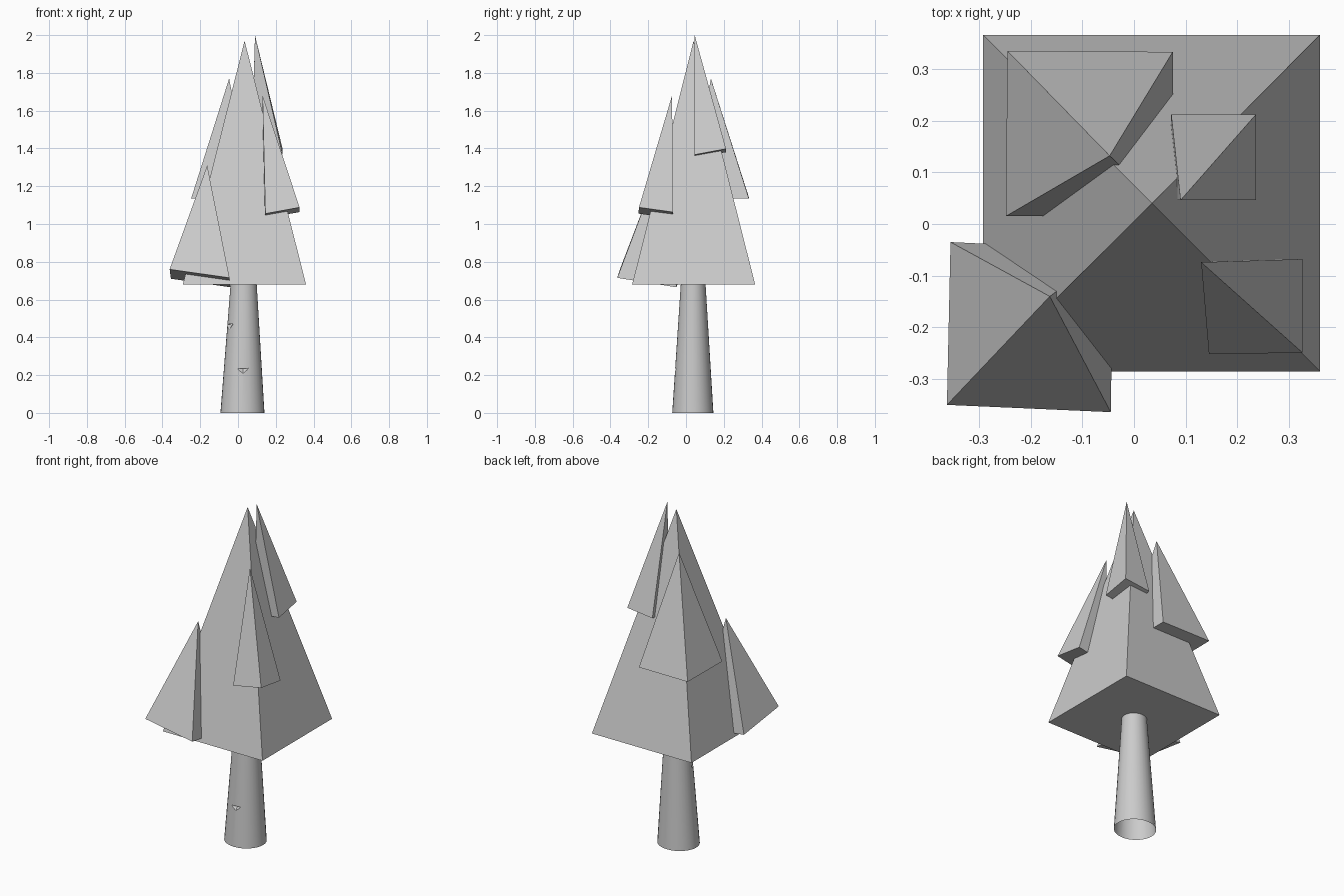
import bpy, bmesh
from math import cos, sin, pi, radians

if "Cube" in bpy.data.objects:
    bpy.data.objects.remove(bpy.data.objects["Cube"])


def make(name, verts, faces):
    me = bpy.data.meshes.new(name)
    me.from_pydata(verts, [], faces)
    bm = bmesh.new()
    bm.from_mesh(me)
    bmesh.ops.recalc_face_normals(bm, faces=bm.faces)
    bm.to_mesh(me)
    bm.free()
    ob = bpy.data.objects.new(name, me)
    bpy.context.collection.objects.link(ob)
    return ob


def pyramid(name, apex, base):
    return make(name, base + [apex],
                [(0, 1, 2, 3)] + [(i, (i + 1) % 4, 4) for i in range(4)])


# foliage: main pyramid and four smaller, slightly tilted boughs
pyramid("main_foliage", (0.035, 0.04, 1.97),
        [(x, y, 0.68) for x, y in ((-.292, -.285), (.36, -.285), (.36, .366), (-.292, .366))])
pyramid("front_left_bough", (-.163, -.14, 1.31),
        [(-.362, -.35, .76), (-.045, -.364, .715), (-.04, -.05, .665), (-.355, -.035, .71)])
pyramid("back_left_bough", (-.047, .132, 1.77),
        [(-.248, .015, 1.135), (.075, .015, 1.135), (.075, .333, 1.135), (-.245, .335, 1.135)])
pyramid("back_right_bough", (.09, .046, 2.0),
        [(.072, .046, 1.35), (.236, .046, 1.367), (.236, .212, 1.398), (.072, .212, 1.38)])
pyramid("front_right_bough", (.13, -.074, 1.68),
        [(.145, -.252, 1.055), (.326, -.249, 1.088), (.326, -.068, 1.063), (.138, -.072, 1.03)])

# tapered round trunk
N = 32
rings = [(.0235, .036, .1165, .109, 0), (.03, .038, .0685, .065, .69)]
verts = [(cx + rx * cos(2 * pi * i / N), cy + ry * sin(2 * pi * i / N), z)
         for cx, cy, rx, ry, z in rings for i in range(N)]
faces = [(i, (i + 1) % N, N + (i + 1) % N, N + i) for i in range(N)]
faces += [tuple(range(N))[::-1], tuple(range(N, 2 * N))]
trunk = make("trunk", verts, faces)

# axe notches cut into the bark
for k, (ang, z) in enumerate(((-90, .235), (208, .47))):
    a = radians(ang)
    r = .113 - .065 * z

    def at(d, s, h):
        return (.027 + (r + d) * cos(a) - s * sin(a), .037 + (r + d) * sin(a) + s * cos(a), h)

    cutter = make("notch_cutter_%d" % (k + 1),
                  [at(-.02, 0, z), at(.02, -.1, z - .005), at(.02, .1, z + .005), at(.03, 0, z - .07)],
                  [(0, 1, 2), (0, 1, 3), (1, 2, 3), (0, 2, 3)])
    cutter.hide_render = True
    cutter.hide_set(True)
    mod = trunk.modifiers.new("notch", 'BOOLEAN')
    mod.operation = 'DIFFERENCE'
    mod.solver = 'EXACT'
    mod.object = cutter

bpy.context.view_layer.objects.active = trunk
trunk.select_set(True)
for mod in list(trunk.modifiers):
    bpy.ops.object.modifier_apply(modifier=mod.name)
for ob in list(bpy.data.objects):
    if ob.name.startswith("notch_cutter"):
        bpy.data.objects.remove(ob)

# the trunk is open at both ends
bm = bmesh.new()
bm.from_mesh(trunk.data)
caps = [f for f in bm.faces if abs(f.normal.z) > .99 and
        (f.calc_center_median().z < .01 or f.calc_center_median().z > .68)]
bmesh.ops.delete(bm, geom=caps, context='FACES')
bm.to_mesh(trunk.data)
bm.free()
bpy.ops.object.shade_smooth_by_angle(angle=radians(30))
